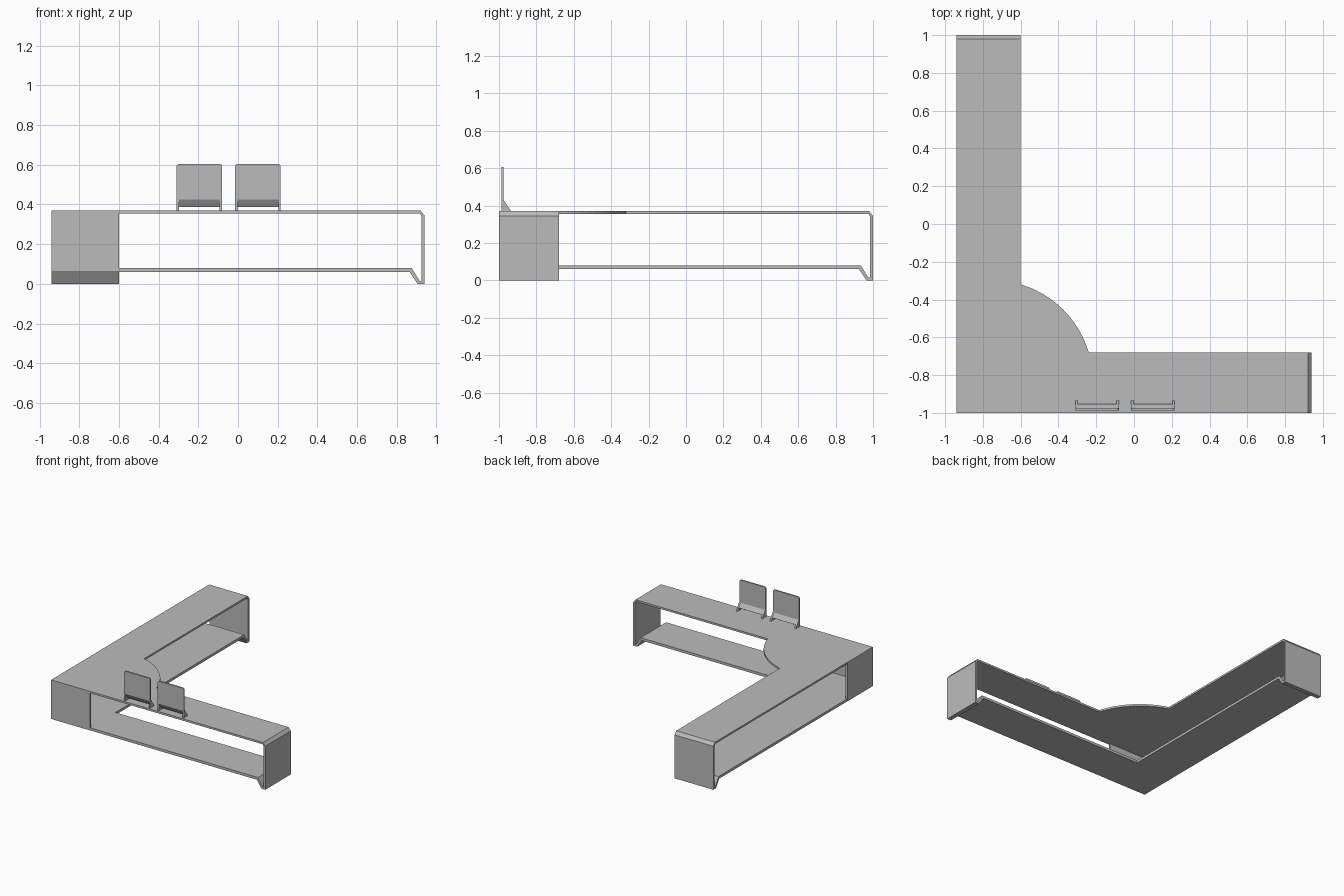
import bpy, bmesh, math
from mathutils import Vector

cube = bpy.data.objects.get("Cube")
if cube:
    bpy.data.objects.remove(cube, do_unlink=True)

grey = bpy.data.materials.new("plain_grey")
grey.use_nodes = True
grey.diffuse_color = (0.5, 0.5, 0.5, 1)
grey.node_tree.nodes["Principled BSDF"].inputs["Base Color"].default_value = (0.5, 0.5, 0.5, 1)


def prism(name, outline, axis, start, end):
    """Extrude a 2D outline along one axis; the outline uses the other two."""
    def place(p, d):
        c = list(p)
        c.insert("xyz".index(axis), d)
        return Vector(c)
    bm = bmesh.new()
    face = bm.faces.new([bm.verts.new(place(p, start)) for p in outline])
    res = bmesh.ops.extrude_face_region(bm, geom=[face])
    verts = [g for g in res["geom"] if isinstance(g, bmesh.types.BMVert)]
    bmesh.ops.translate(bm, verts=verts, vec=place((0, 0), end - start))
    bmesh.ops.recalc_face_normals(bm, faces=bm.faces)
    mesh = bpy.data.meshes.new(name)
    bm.to_mesh(mesh)
    bm.free()
    mesh.materials.append(grey)
    obj = bpy.data.objects.new(name, mesh)
    bpy.context.collection.objects.link(obj)
    return obj


def rect(a0, b0, a1, b1):
    return [(a0, b0), (a1, b0), (a1, b1), (a0, b1)]


def arc(cx, cy, r, a0, a1, n):
    return [(cx + r * math.cos(a0 + (a1 - a0) * i / n),
             cy + r * math.sin(a0 + (a1 - a0) * i / n)) for i in range(n + 1)]


W, L = 0.94, 1.0            # half extents of the plan
IX, IY = -0.60, -0.68       # inner edges of the two arms
TOP, UNDER = 0.37, 0.355    # worktop heights
SHELF, BASE = 0.08, 0.06    # shelf heights


def plan(gap, corner):
    """L-shaped plan, stopping short of both arm ends."""
    return [(-W, -L), (W - gap, -L), (W - gap, IY)] + corner + [(IX, L - gap), (-W, L - gap)]


# Worktop with a rounded inner corner, and the shelf with a square one
t = 0.15
radius = math.hypot(t, 0.36 + t)
tilt = math.atan2(t, 0.36 + t)
curve = arc(IX - t, IY - t, radius, tilt, math.pi / 2 - tilt, 12)
prism("worktop", plan(0.02, curve), "z", UNDER, TOP)
prism("lower_shelf", plan(0.075, [(IX, IY)]), "z", BASE, SHELF)

# End walls: chamfered top edge, thin wall and angled foot in one section
section = [(-0.02, TOP), (0, 0.345), (0, 0), (-0.035, 0), (-0.075, BASE),
           (-0.075, SHELF), (-0.065, SHELF), (-0.025, 0.015), (-0.015, 0.015),
           (-0.015, 0.34), (-0.023, UNDER)]
prism("left_end_wall", [(W + u, z) for u, z in section], "y", -L, IY)
prism("rear_end_wall", [(L + u, z) for u, z in section], "x", -W, IX)

# Closed corner panels
prism("front_corner_panel", rect(-W - 0.001, BASE, IX, TOP - 0.0005), "y", -L - 0.001, -L + 0.015)
prism("side_corner_panel", rect(-L - 0.001, BASE, IY, TOP - 0.0005), "x", -W - 0.001, -W + 0.015)

# Upright screens: rounded sheet, bent lower lip and two side brackets
for side, x0 in (("right", -0.31), ("left", -0.015)):
    x1, top, r = x0 + 0.23, 0.605, 0.015
    sheet = [(x0, 0.425), (x1, 0.425)]
    sheet += arc(x1 - r, top - r, r, 0, math.pi / 2, 4)
    sheet += arc(x0 + r, top - r, r, math.pi / 2, math.pi, 4)
    prism(side + "_screen", sheet, "y", -0.987, -0.975)
    lip = [(-0.987, 0.425), (-0.975, 0.425), (-0.952, 0.392), (-0.962, 0.386)]
    prism(side + "_screen_lip", lip, "x", x0 + 0.012, x1 - 0.012)
    bracket = [(-0.987, TOP), (-0.935, TOP), (-0.975, 0.43), (-0.987, 0.43)]
    for end, bx in (("outer", x0), ("inner", x1 - 0.012)):
        prism(f"{side}_{end}_bracket", bracket, "x", bx, bx + 0.012)
